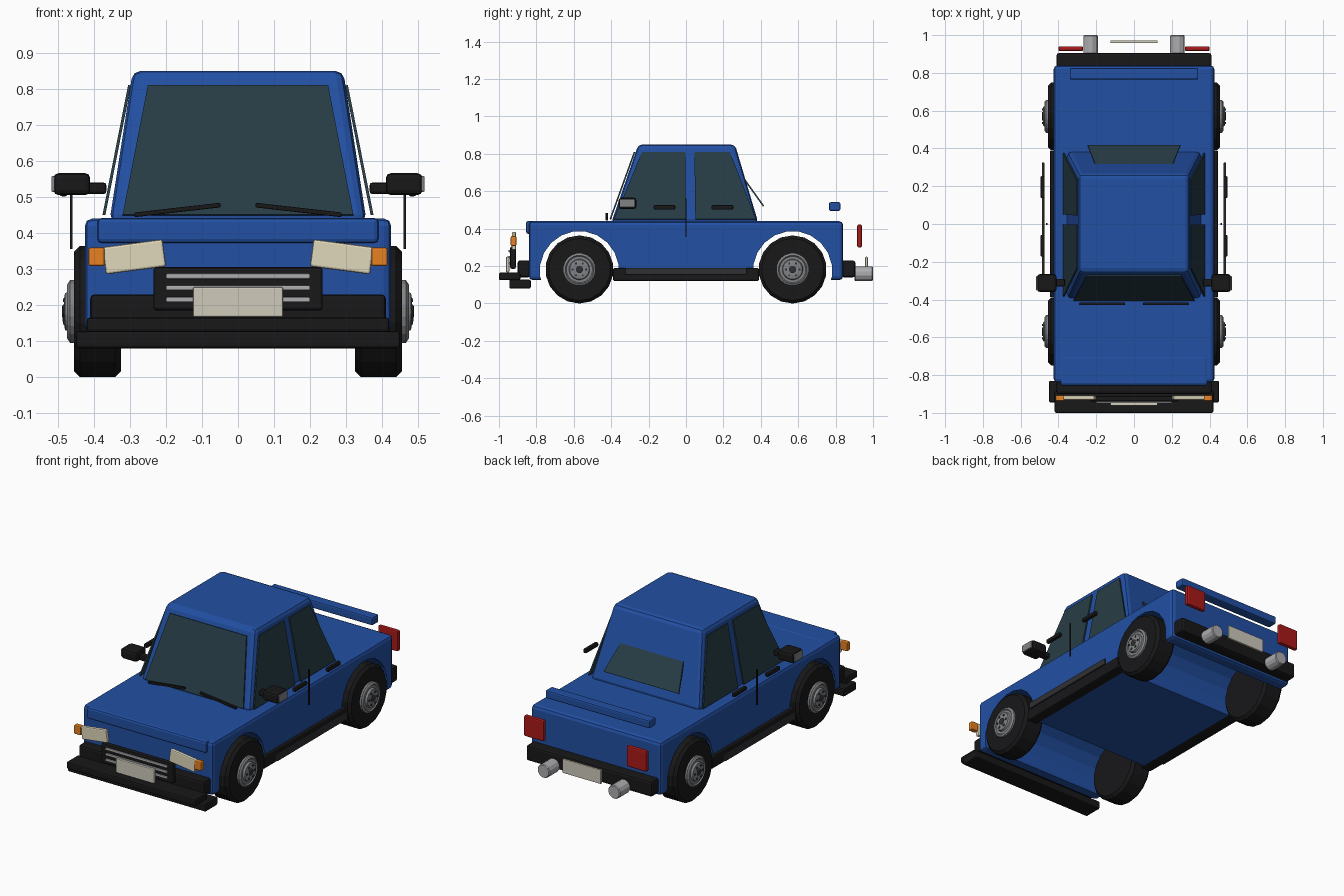
import bpy, bmesh, math
from mathutils import Vector

if "Cube" in bpy.data.objects:
    bpy.data.objects.remove(bpy.data.objects["Cube"])


def material(name, rgb):
    m = bpy.data.materials.new(name)
    m.diffuse_color = (*rgb, 1)
    m.use_nodes = True
    m.node_tree.nodes["Principled BSDF"].inputs["Base Color"].default_value = m.diffuse_color
    return m


BLUE = material("blue_paint", (0.016, 0.08, 0.37))
BLACK = material("black_trim", (0.009, 0.009, 0.01))
DARK = material("dark_grey", (0.03, 0.03, 0.035))
GLASS = material("tinted_glass", (0.02, 0.045, 0.06))
RED = material("red_lens", (0.4, 0.01, 0.01))
ORANGE = material("orange_lens", (0.8, 0.22, 0.015))
CREAM = material("cream_lens", (0.75, 0.69, 0.5))
PLATE = material("plate", (0.62, 0.6, 0.5))
STEEL = material("steel", (0.22, 0.23, 0.24))
CHROME = material("chrome", (0.42, 0.42, 0.44))


def finish(name, bm, mat, bevel=0, smooth=False):
    bmesh.ops.recalc_face_normals(bm, faces=bm.faces)
    if bevel:
        bmesh.ops.bevel(bm, geom=bm.edges[:], offset=bevel, segments=2,
                        profile=0.5, affect='EDGES')
    me = bpy.data.meshes.new(name)
    bm.to_mesh(me)
    bm.free()
    me.materials.append(mat)
    ob = bpy.data.objects.new(name, me)
    bpy.context.collection.objects.link(ob)
    return ob


def box(name, centre, size, mat, bevel=0.006, tilt=0):
    # Box made around its own origin, then tilted about y
    bm = bmesh.new()
    bmesh.ops.create_cube(bm, size=1)
    bmesh.ops.scale(bm, vec=size, verts=bm.verts)
    ob = finish(name, bm, mat, bevel)
    ob.location = centre
    ob.rotation_euler.y = tilt
    return ob


def span(name, x, y, z, mat, bevel=0.006):
    # Box given by its ranges along each axis
    r = (x, y, z)
    return box(name, [(a + b) / 2 for a, b in r], [abs(b - a) for a, b in r], mat, bevel)


def lathe(name, profile, centre, axis, mat, sides):
    # Revolved (radius, distance) profile, closed by end caps
    bm = bmesh.new()
    rings = []
    for r, d in profile:
        ring = []
        for i in range(sides):
            a = math.tau * (i + 0.5) / sides
            u, v = r * math.cos(a), r * math.sin(a)
            ring.append(bm.verts.new((d, u, v) if axis == 'X' else (u, d, v)))
        rings.append(ring)
    for p, q in zip(rings, rings[1:]):
        for i in range(sides):
            j = (i + 1) % sides
            bm.faces.new((p[i], p[j], q[j], q[i]))
    bm.faces.new(rings[0])
    bm.faces.new(rings[-1])
    ob = finish(name, bm, mat)
    ob.location = centre
    return ob


def pane(name, corners, mat, thickness=0.008):
    # Thin flat panel through four corners
    bm = bmesh.new()
    c = [Vector(p) for p in corners]
    n = (c[1] - c[0]).cross(c[3] - c[0]).normalized() * thickness / 2
    a = [bm.verts.new(p + n) for p in c]
    b = [bm.verts.new(p - n) for p in c]
    bm.faces.new(a)
    bm.faces.new(b[::-1])
    for i in range(4):
        j = (i + 1) % 4
        bm.faces.new((a[i], b[i], b[j], a[j]))
    return finish(name, bm, mat)


# Lower body with full-width wheel arches
body = span("body", (-0.425, 0.425), (-0.84, 0.84), (0.125, 0.44), BLUE, 0.02)
for y in (-0.57, 0.57):
    cutter = lathe("arch_cutter", [(0.212, -0.6), (0.212, 0.6)], (0, y, 0.175), 'X', BLUE, 20)
    cutter.hide_render = True
    cutter.hide_set(True)
    mod = body.modifiers.new("arch", 'BOOLEAN')
    mod.operation = 'DIFFERENCE'
    mod.solver = 'EXACT'
    mod.object = cutter
span("bonnet_edge", (-0.39, 0.39), (-0.855, -0.7), (0.372, 0.442), BLUE, 0.012)

# Tapered cabin
bm = bmesh.new()
low = [bm.verts.new(p) for p in ((-.357, -.4, .43), (.357, -.4, .43), (.357, .387, .43), (-.357, .387, .43))]
top = [bm.verts.new(p) for p in ((-.292, -.255, .85), (.292, -.255, .85), (.292, .262, .85), (-.292, .262, .85))]
bm.faces.new(low)
bm.faces.new(top)
for i in range(4):
    j = (i + 1) % 4
    bm.faces.new((low[i], low[j], top[j], top[i]))
finish("cabin", bm, BLUE, 0.022)

# Windows
pane("windscreen", [(-.32, -.405, .45), (.32, -.405, .45), (.25, -.275, .81), (-.25, -.275, .81)], GLASS)
pane("rear_window", [(-.245, .415, .52), (.245, .415, .52), (.205, .315, .66), (-.205, .315, .66)], GLASS)
for s in (-1, 1):
    lo, hi = 0.372 * s, 0.301 * s
    pane("front_side_window", [(lo, -.385, .45), (lo, -.003, .45), (hi, -.003, .81), (hi, -.235, .81)], GLASS)
    pane("rear_side_window", [(lo, .05, .45), (lo, .375, .45), (hi, .235, .81), (hi, .045, .81)], GLASS)

# Front bumper, splitters and grille
span("front_bumper", (-0.41, 0.41), (-0.9, -0.83), (0.14, 0.23), BLACK, 0.012)
span("front_splitter", (-0.42, 0.42), (-1.0, -0.885), (0.125, 0.165), BLACK, 0.008)
span("front_lip", (-0.45, 0.45), (-0.945, -0.83), (0.08, 0.128), BLACK, 0.008)
span("grille", (-0.235, 0.235), (-0.94, -0.91), (0.185, 0.305), BLACK, 0.008)
for z in (0.28, 0.248, 0.215):
    span("grille_bar", (-0.2, 0.2), (-0.948, -0.936), (z - 0.007, z + 0.007), CHROME, 0.003)
span("front_plate", (-0.125, 0.125), (-0.962, -0.945), (0.167, 0.25), PLATE, 0.004)

# Rear bumper, plate and spoiler
span("rear_bumper", (-0.41, 0.41), (0.83, 0.905), (0.14, 0.23), BLACK, 0.012)
span("rear_plate", (-0.125, 0.125), (0.958, 0.972), (0.168, 0.25), PLATE, 0.004)
span("spoiler", (-0.34, 0.34), (0.765, 0.825), (0.495, 0.542), BLUE, 0.008)

for s in (-1, 1):
    # Lamps
    box("headlight", (0.288 * s, -0.92, 0.334), (0.168, 0.022, 0.076), CREAM, 0.006, math.radians(7.5) * s)
    span("indicator", (0.37 * s, 0.415 * s), (-0.937, -0.907), (0.308, 0.36), ORANGE)
    span("tail_light", (0.27 * s, 0.4 * s), (0.915, 0.941), (0.3, 0.422), RED, 0.008)

    # Exhaust pipe
    lathe("exhaust", [(0.036, 0.9), (0.04, 0.905), (0.04, 0.995), (0.036, 1.0)], (0.23 * s, 0, 0.16), 'Y', CHROME, 12)

    # Sills and door fittings
    span("sill", (0.38 * s, 0.445 * s), (-0.39, 0.39), (0.12, 0.19), BLACK, 0.008)
    span("sill_strip", (0.475 * s, 0.487 * s), (-0.325, 0.325), (0.153, 0.19), DARK, 0.003)
    span("door_seam", (0.459 * s, 0.466 * s), (-0.004, 0.004), (0.355, 0.565), BLACK, 0)
    for y in (-0.115, 0.195):
        box("door_handle", (0.484 * s, y, 0.514), (0.022, 0.116, 0.024), BLACK)

    # Wing mirror
    span("mirror_arm", (0.365 * s, 0.45 * s), (-0.33, -0.29), (0.508, 0.54), BLACK, 0.008)
    span("mirror", (0.41 * s, 0.512 * s), (-0.36, -0.265), (0.505, 0.566), BLACK, 0.014)
    span("mirror_panel", (0.507 * s, 0.518 * s), (-0.353, -0.275), (0.514, 0.558), STEEL, 0.004)

    # Wiper
    box("wiper", (0.168 * s, -0.423, 0.464), (0.24, 0.014, 0.013), BLACK, 0.003,
        math.radians(6.5) * s)

    # Wheels: tyre, stepped rim, hub and bolts
    for y in (-0.57, 0.57):
        c = (0, y, 0.182)
        lathe("tyre", [(0.166, 0.325 * s), (0.182, 0.341 * s), (0.182, 0.439 * s), (0.166, 0.455 * s)],
              c, 'X', BLACK, 18)
        lathe("rim", [(0.088, 0.445 * s), (0.088, 0.466 * s), (0.076, 0.474 * s), (0.07, 0.468 * s),
                      (0.056, 0.468 * s), (0.052, 0.48 * s), (0.034, 0.483 * s)], c, 'X', STEEL, 20)
        lathe("hub", [(0.02, 0.475 * s), (0.02, 0.485 * s), (0.015, 0.488 * s)], c, 'X', DARK, 12)
        for i in range(6):
            a = math.tau * i / 6
            box("wheel_bolt", (0.482 * s, y + 0.036 * math.cos(a), 0.182 + 0.036 * math.sin(a)),
                (0.008, 0.01, 0.01), DARK, 0)
